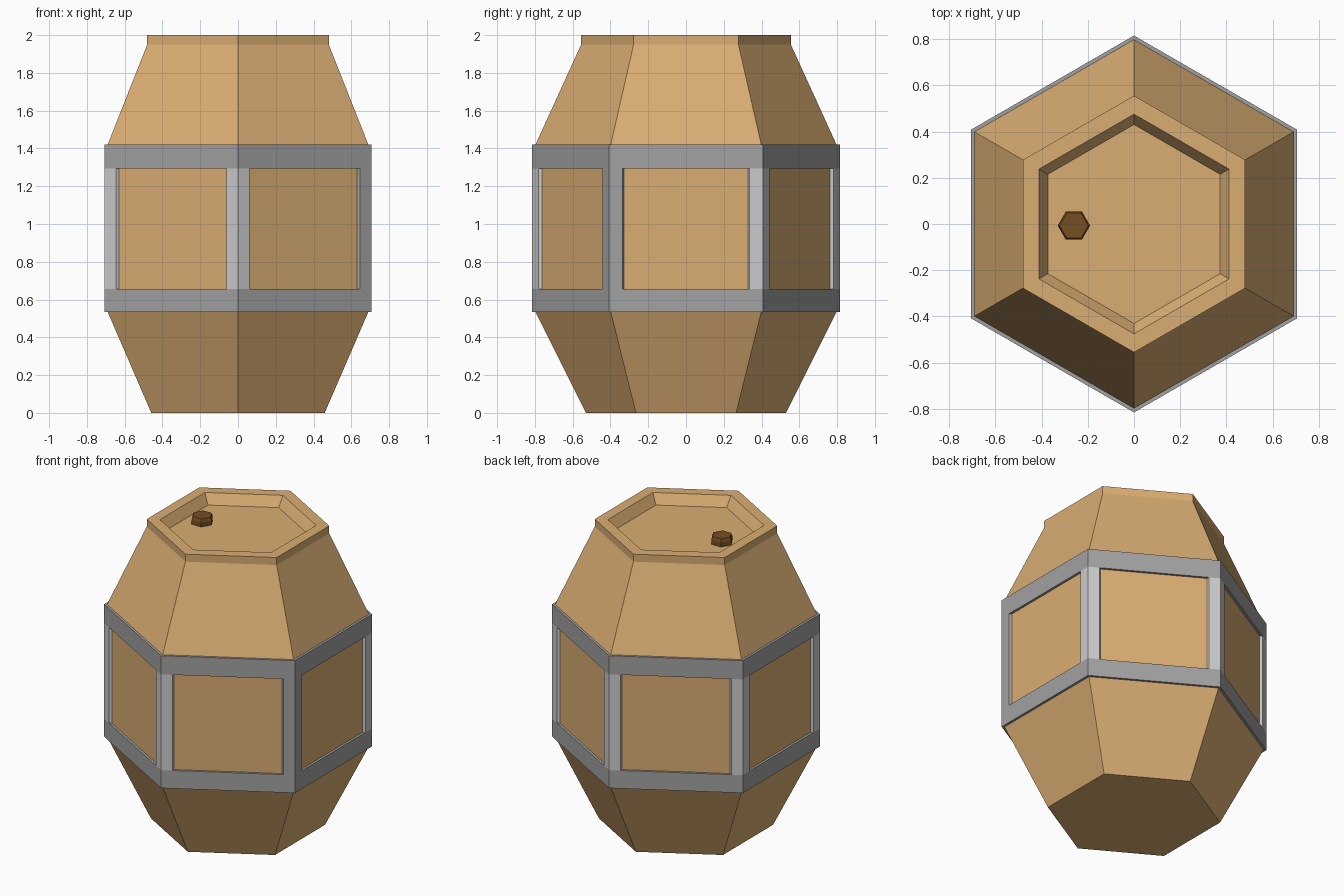
import bpy, bmesh
from math import sin, cos, pi, radians

if "Cube" in bpy.data.objects:
    bpy.data.objects.remove(bpy.data.objects["Cube"])


def material(name, rgb):
    m = bpy.data.materials.new(name)
    m.diffuse_color = (*rgb, 1)
    m.use_nodes = True
    m.node_tree.nodes["Principled BSDF"].inputs["Base Color"].default_value = m.diffuse_color
    return m


WOOD = material("wood", (0.7, 0.42, 0.17))
PLUG = material("dark_wood", (0.18, 0.075, 0.015))
IRON = material("iron", (0.36, 0.36, 0.36))
PALE = material("pale_iron", (0.75, 0.75, 0.75))


def loft(name, rings, mat, close=False):
    """Join equal-length point rings; cap the ends or close the loop."""
    bm = bmesh.new()
    vs = [[bm.verts.new(p) for p in ring] for ring in rings]
    n = len(vs[0])
    pairs = list(zip(vs, vs[1:])) + ([(vs[-1], vs[0])] if close else [])
    for a, b in pairs:
        for i in range(n):
            j = (i + 1) % n
            bm.faces.new((a[i], a[j], b[j], b[i]))
    if not close:
        bm.faces.new(vs[0][::-1])
        bm.faces.new(vs[-1])
    bmesh.ops.recalc_face_normals(bm, faces=bm.faces)
    me = bpy.data.meshes.new(name)
    bm.to_mesh(me)
    bm.free()
    me.materials.append(mat)
    ob = bpy.data.objects.new(name, me)
    bpy.context.collection.objects.link(ob)
    return ob


def hexagon(r, z, turn=30, x=0, y=0):
    return [(x + r * cos(radians(turn) + k * pi / 3),
             y + r * sin(radians(turn) + k * pi / 3), z) for k in range(6)]


# barrel body with lip and sunken lid
profile = [(0.53, 0), (0.797, 0.535), (0.797, 1.42), (0.555, 1.95),
           (0.555, 2.0), (0.475, 2.0), (0.43, 1.935)]
loft("barrel_body", [hexagon(r, z) for r, z in profile], WOOD)

# iron hoops
for name, z0, z1 in (("lower_hoop", 0.535, 0.655), ("upper_hoop", 1.295, 1.42)):
    section = [(0.78, z0), (0.815, z0), (0.815, z1), (0.78, z1)]
    loft(name, [hexagon(r, z) for r, z in section], IRON, close=True)

# folded corner straps; one matches the hoops, the others are paler
R, W = 0.815, 0.07
for k in range(6):
    a = radians(-30) + k * pi / 3

    def point(radius, side, width):
        # walk from the corner along the neighbouring hexagon side
        d = a + side * radians(120)
        return (radius * cos(a) + width * cos(d), radius * sin(a) + width * sin(d))

    outline = [point(R, -1, W), point(R, 0, 0), point(R, 1, W),
               point(R - 0.03, 1, W), point(R - 0.03, 0, 0), point(R - 0.03, -1, W)]
    loft(f"corner_strap_{k + 1}", [[(x, y, z) for x, y in outline] for z in (0.655, 1.295)],
         IRON if k == 0 else PALE)

# bung on the lid
loft("bung", [hexagon(r, z, 0, -0.26, -0.007)
              for r, z in ((0.07, 1.93), (0.07, 1.965), (0.062, 1.985))], PLUG)
